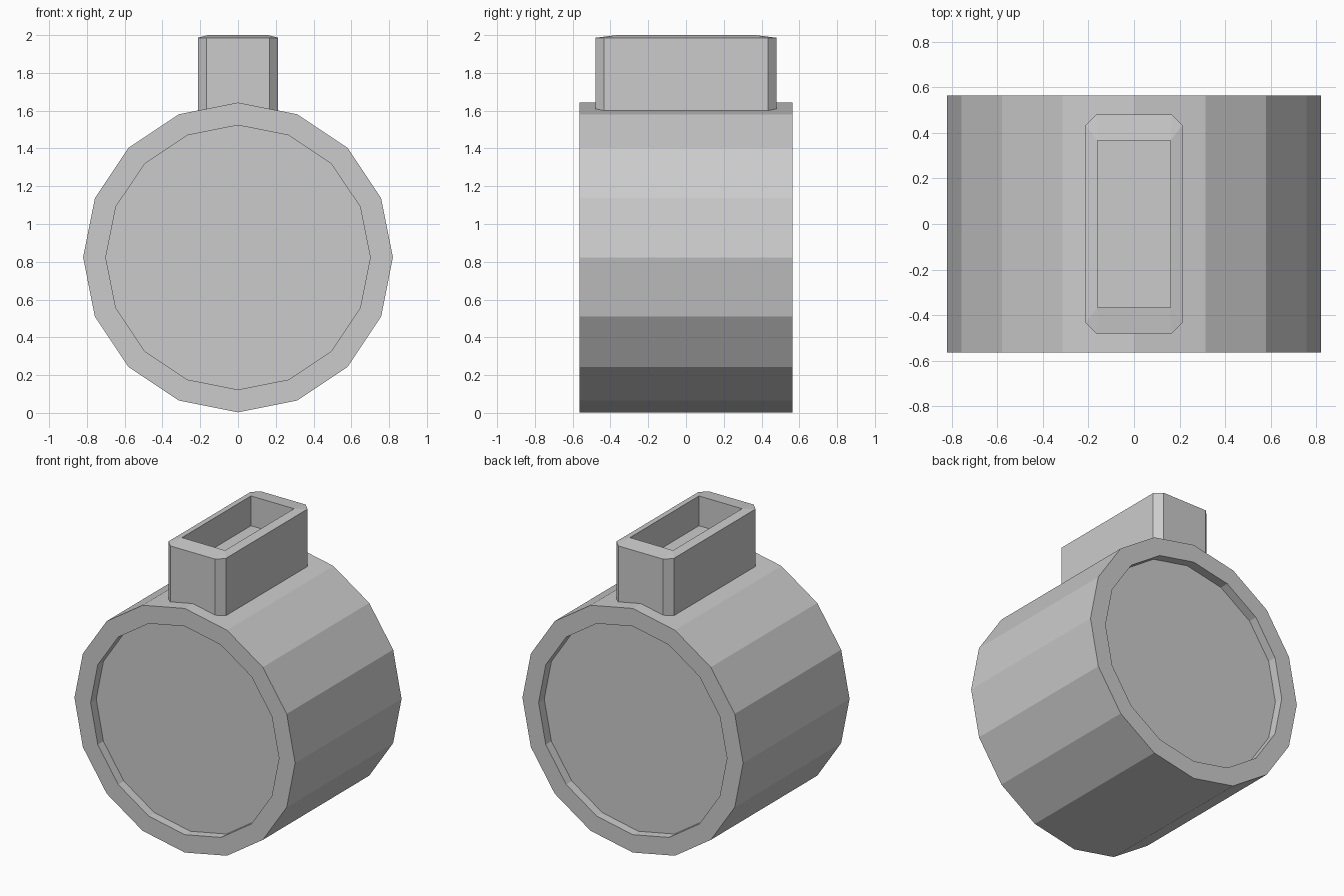
import bpy, bmesh
from math import cos, sin, pi

if "Cube" in bpy.data.objects:
    bpy.data.objects.remove(bpy.data.objects["Cube"])


def skin(name, rings):
    """Bridge a stack of equal-length rings and cap both ends."""
    bm = bmesh.new()
    loops = [[bm.verts.new(p) for p in ring] for ring in rings]
    n = len(loops[0])
    for a, b in zip(loops, loops[1:]):
        for i in range(n):
            j = (i + 1) % n
            bm.faces.new((a[i], a[j], b[j], b[i]))
    bm.faces.new(loops[0])
    bm.faces.new(loops[-1])
    bmesh.ops.remove_doubles(bm, verts=bm.verts, dist=1e-5)
    bmesh.ops.recalc_face_normals(bm, faces=bm.faces)
    mesh = bpy.data.meshes.new(name)
    bm.to_mesh(mesh)
    bm.free()
    obj = bpy.data.objects.new(name, mesh)
    bpy.context.collection.objects.link(obj)
    return obj


def circle(r, y, sides=16, cz=0.823):
    return [(r * cos(2 * pi * i / sides), y, cz + r * sin(2 * pi * i / sides))
            for i in range(sides)]


def chamfered_rect(hx, hy, c, z):
    pts = []
    for sx, sy in ((1, 1), (-1, 1), (-1, -1), (1, -1)):
        pair = [(sx * hx, sy * (hy - c), z), (sx * (hx - c), sy * hy, z)]
        pts += pair if sx * sy > 0 else pair[::-1]
    return pts


# Sixteen-sided drum lying along y, with a shallow recess in each end
R, RI, HY, DEPTH = 0.82, 0.70, 0.565, 0.06
skin("drum_body", [circle(RI, -HY + DEPTH), circle(RI, -HY), circle(R, -HY),
                   circle(R, HY), circle(RI, HY), circle(RI, HY - DEPTH)])

# Hollow rectangular socket on top, with chamfered corners and a sloped rim
skin("top_socket", [chamfered_rect(0.213, 0.48, 0.046, 1.59),
                    chamfered_rect(0.213, 0.48, 0.046, 1.986),
                    chamfered_rect(0.16, 0.366, 0, 2.0),
                    chamfered_rect(0.16, 0.366, 0, 1.80)])
